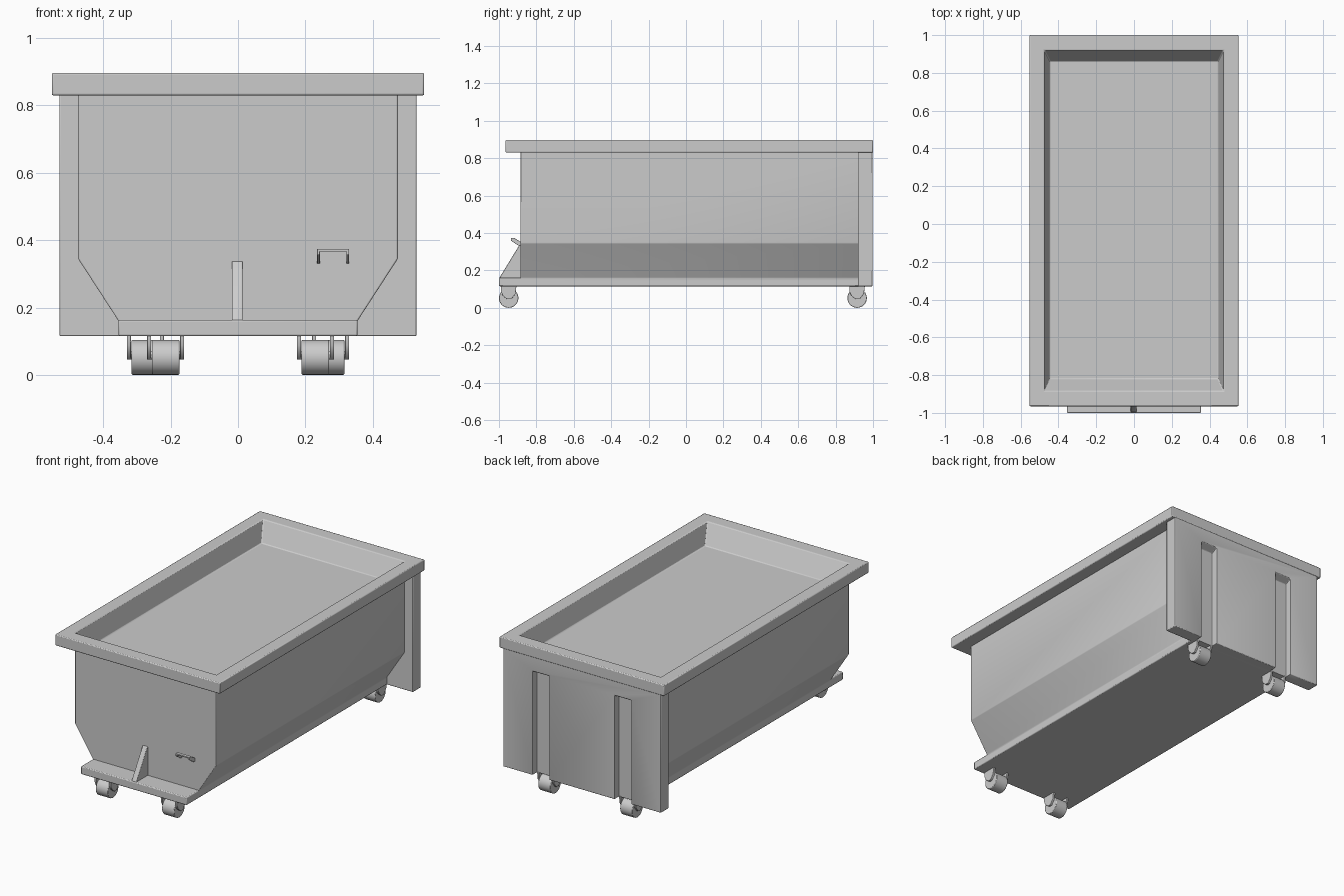
import bpy, bmesh, math
from mathutils import Matrix

if "Cube" in bpy.data.objects:
    bpy.data.objects.remove(bpy.data.objects["Cube"])


def finish(name, bm, bevel=0.0, recalc=True):
    if recalc:
        bmesh.ops.recalc_face_normals(bm, faces=bm.faces)
    me = bpy.data.meshes.new(name)
    bm.to_mesh(me)
    bm.free()
    ob = bpy.data.objects.new(name, me)
    bpy.context.collection.objects.link(ob)
    if bevel:
        add_bevel(ob, bevel)
    return ob


def add_bevel(ob, width):
    m = ob.modifiers.new("bevel", 'BEVEL')
    m.width = width
    m.segments = 2
    m.limit_method = 'ANGLE'
    m.angle_limit = math.radians(30)


def prism(name, profile, axis, a, b, bevel=0.0, open_top=False):
    """Extrude a profile: (x, z) along y, or (y, z) along x."""
    bm = bmesh.new()

    def place(p, t):
        return (t, p[0], p[1]) if axis == 'x' else (p[0], t, p[1])
    va = [bm.verts.new(place(p, a)) for p in profile]
    vb = [bm.verts.new(place(p, b)) for p in profile]
    bm.faces.new(va)
    bm.faces.new(vb[::-1])
    n = len(profile)
    for i in range(n):
        j = (i + 1) % n
        bm.faces.new((va[i], va[j], vb[j], vb[i]))
    bmesh.ops.recalc_face_normals(bm, faces=bm.faces)
    if open_top:
        top = [f for f in bm.faces if f.normal.z > 0.9]
        bmesh.ops.delete(bm, geom=top, context='FACES_ONLY')
    return finish(name, bm, bevel, recalc=False)


def rect(x0, x1, z0, z1):
    return [(x0, z0), (x1, z0), (x1, z1), (x0, z1)]


# Hopper body with tapered lower sides
prism("body", [(-0.355, 0.14), (0.355, 0.14), (0.355, 0.16), (0.475, 0.345),
               (0.475, 0.835), (-0.475, 0.835), (-0.475, 0.345), (-0.355, 0.16)],
      'y', -0.885, 0.93, 0.004, open_top=True)

# Base plate
prism("base_plate", rect(-0.355, 0.355, 0.115, 0.163), 'y', -1.0, 0.93, 0.005)

# Rim and shallow inner tray, as a stack of rectangular loops
bm = bmesh.new()
rings = []
for hx, y0, y1, z in [(0.47, -0.88, 0.92, 0.83), (0.553, -0.965, 1.0, 0.83),
                      (0.553, -0.965, 1.0, 0.897), (0.475, -0.885, 0.92, 0.897),
                      (0.446, -0.82, 0.862, 0.78)]:
    rings.append([bm.verts.new(c) for c in
                  ((-hx, y0, z), (hx, y0, z), (hx, y1, z), (-hx, y1, z))])
for lo, hi in zip(rings, rings[1:]):
    for i in range(4):
        j = (i + 1) % 4
        bm.faces.new((lo[i], lo[j], hi[j], hi[i]))
bm.faces.new(rings[-1])
finish("rim_tray", bm, 0.005, recalc=False)

# Back panel with two fork channels cut into it
panel = prism("back_panel", rect(-0.53, 0.53, 0.115, 0.835), 'y', 0.92, 0.998)
for side in (-1, 1):
    cutter = prism("channel_cutter", [(1.02, 0.09), (0.955, 0.09), (0.955, 0.725), (1.02, 0.757)],
                   'x', side * 0.275 - 0.056, side * 0.275 + 0.056)
    cutter.hide_render = True
    cutter.hide_viewport = True
    m = panel.modifiers.new("channel", 'BOOLEAN')
    m.operation = 'DIFFERENCE'
    m.solver = 'EXACT'
    m.object = cutter
add_bevel(panel, 0.004)

# Front gusset
prism("front_gusset", [(-0.88, 0.15), (-0.995, 0.15), (-0.995, 0.165), (-0.89, 0.337), (-0.88, 0.337)],
      'x', -0.018, 0.014, 0.003)

# Front handle: two brackets and a bar
for x in (0.235, 0.322):
    prism("handle_bracket", [(-0.88, 0.33), (-0.895, 0.332), (-0.935, 0.358), (-0.935, 0.374),
                             (-0.92, 0.374), (-0.88, 0.35)], 'x', x, x + 0.008, 0.001)
prism("handle_bar", [(-0.935, 0.366), (-0.915, 0.366), (-0.915, 0.374), (-0.935, 0.374)],
      'x', 0.235, 0.33, 0.001)


# Casters: wheel, axle and two fork plates
def wheel_cylinder(name, x, y, z, r, width, segs, bevel):
    bm = bmesh.new()
    mat = Matrix.Translation((x, y, z)) @ Matrix.Rotation(math.pi / 2, 4, 'Y')
    bmesh.ops.create_cone(bm, cap_ends=True, segments=segs, radius1=r, radius2=r,
                          depth=width, matrix=mat)
    return finish(name, bm, bevel)


def caster(x, y):
    wheel_cylinder("caster_wheel", x, y, 0.052, 0.052, 0.082, 32, 0.003)
    wheel_cylinder("caster_axle", x, y, 0.058, 0.012, 0.11, 16, 0)
    for s in (-1, 1):
        cx = x + s * 0.049
        prism("caster_fork", [(y - 0.042, 0.12), (y - 0.042, 0.088), (y - 0.03, 0.063),
                              (y - 0.008, 0.046), (y + 0.014, 0.046), (y + 0.036, 0.075),
                              (y + 0.042, 0.12)], 'x', cx - 0.006, cx + 0.006, 0.001)


for x, y in ((-0.215, -0.948), (0.23, -0.948), (-0.275, 0.915), (0.275, 0.915)):
    caster(x, y)

# Smooth shading with sharp edges kept
bpy.ops.object.select_all(action='DESELECT')
for ob in bpy.data.objects:
    if not ob.hide_render:
        ob.select_set(True)
        bpy.context.view_layer.objects.active = ob
bpy.ops.object.shade_smooth_by_angle(angle=math.radians(35))
